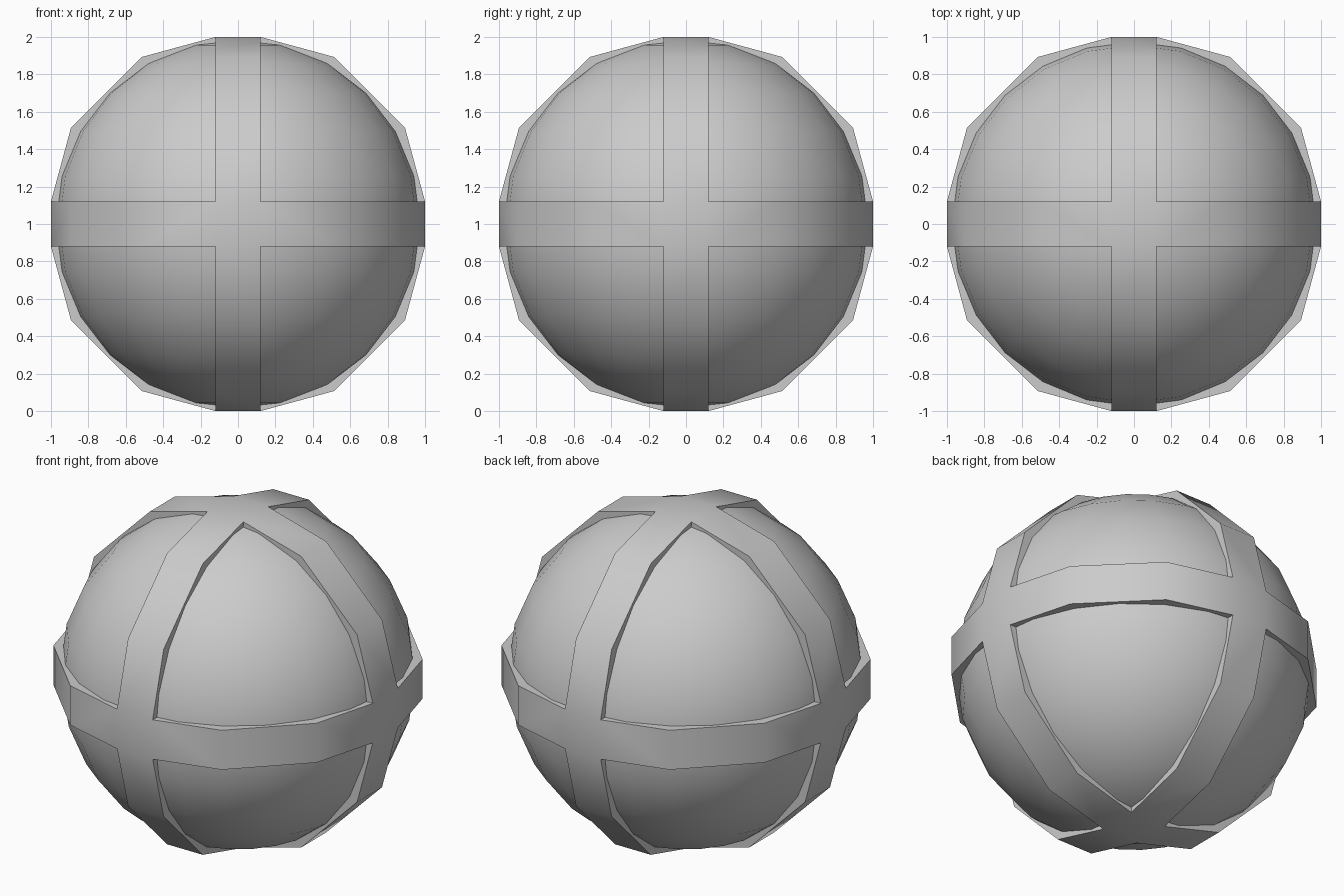
import bpy, bmesh
from mathutils import Vector
from itertools import product

if "Cube" in bpy.data.objects:
    bpy.data.objects.remove(bpy.data.objects["Cube"])

CENTRE = Vector((0, 0, 1))
W = 0.121                                   # half width of a band
OUTER = [(1.0, W), (0.893, 0.514), (0.514, 0.893), (W, 1.0)]
INNER = [(0.92, W), (0.81, 0.47), (0.47, 0.81), (W, 0.92)]


def smooth(obj, angle):
    bpy.context.view_layer.objects.active = obj
    obj.select_set(True)
    bpy.ops.object.shade_smooth_by_angle(angle=angle)
    obj.select_set(False)


# Round core
bpy.ops.mesh.primitive_uv_sphere_add(segments=24, ring_count=12, radius=0.99, location=CENTRE)
core = bpy.context.object
core.name = "core_ball"
smooth(core, 0.7)

# Three crossing bands, made of twelve arcs and six square crossings
bm = bmesh.new()


def quad(points):
    bm.faces.new([bm.verts.new(p) for p in points])


def place(axes, values):
    v = Vector((0, 0, 0))
    for axis, value in zip(axes, values):
        v[axis] = value
    return v + CENTRE


for axes in ((0, 1, 2), (1, 2, 0), (2, 0, 1)):
    for sa, sb in product((-1, 1), repeat=2):
        out = [(sa * a, sb * b) for a, b in OUTER]
        inn = [(sa * a, sb * b) for a, b in INNER]
        for i in range(3):
            quad([place(axes, (*out[j], c)) for j, c in ((i, -W), (i + 1, -W), (i + 1, W), (i, W))])
            # Side walls of the band
            for c in (-W, W):
                quad([place(axes, (*p, c)) for p in (out[i], out[i + 1], inn[i + 1], inn[i])])
    for s in (-1, 1):
        quad([place(axes, (s, b, c)) for b, c in ((-W, -W), (W, -W), (W, W), (-W, W))])

bmesh.ops.remove_doubles(bm, verts=bm.verts, dist=0.001)
bmesh.ops.recalc_face_normals(bm, faces=bm.faces)
# Make every face look away from the centre of the ball or of its band
for f in bm.faces:
    if len(f.verts) == 4:
        d = f.calc_center_median() - CENTRE
        flat = [k for k in range(3) if all(abs(abs(v.co[k] - CENTRE[k]) - W) < 1e-4
                and (v.co[k] - CENTRE[k]) * d[k] > 0 for v in f.verts)]
        ref = d
        if flat:
            ref = Vector((0, 0, 0))
            ref[flat[0]] = d[flat[0]]
        if f.normal.dot(ref) < 0:
            f.normal_flip()
mesh = bpy.data.meshes.new("crossing_bands")
bm.to_mesh(mesh)
bm.free()
bands = bpy.data.objects.new("crossing_bands", mesh)
bpy.context.collection.objects.link(bands)
smooth(bands, 0.7)
